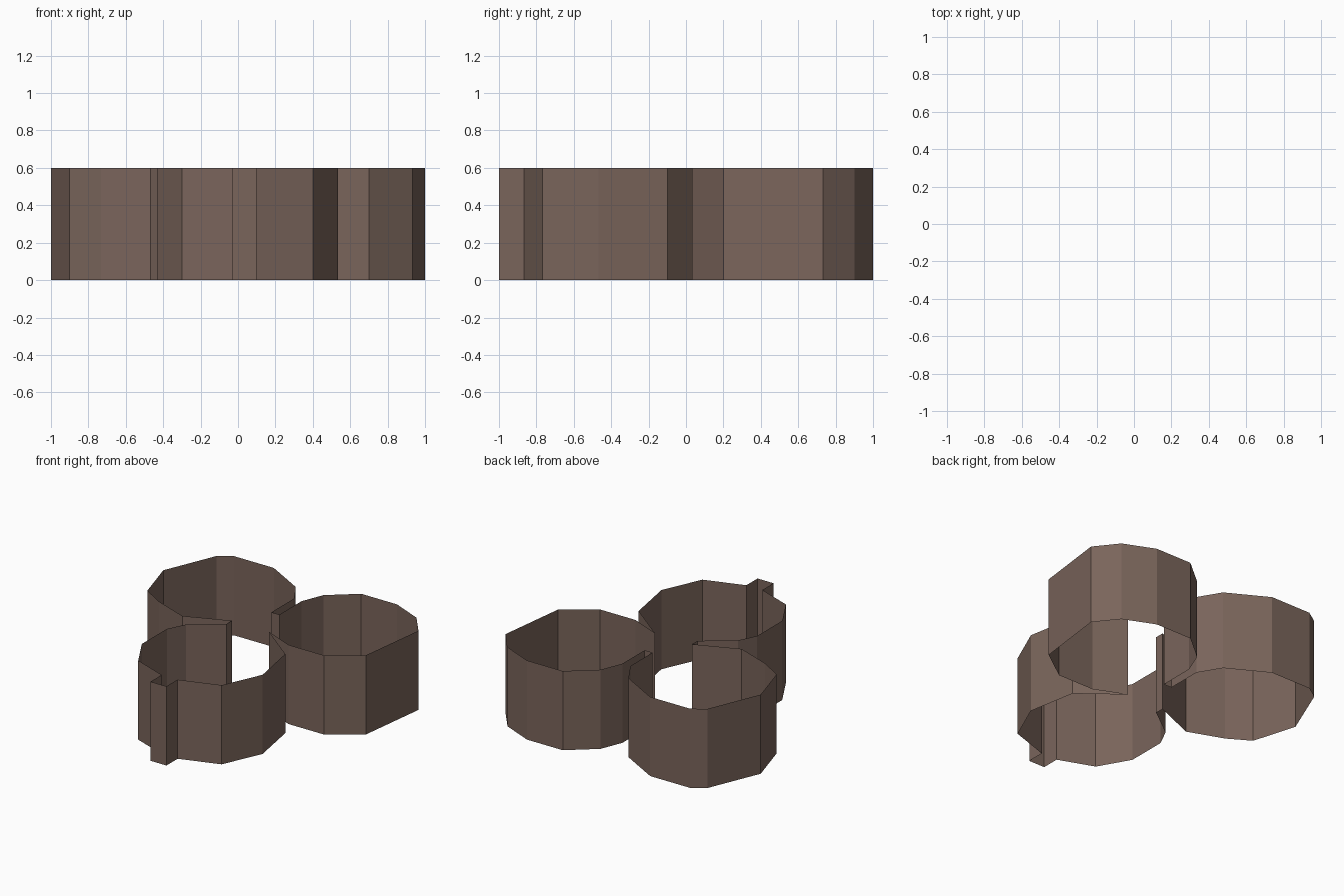
import bpy, bmesh

if "Cube" in bpy.data.objects:
    bpy.data.objects.remove(bpy.data.objects["Cube"])

U = 1 / 30      # outline is laid out on a 60 x 60 grid
HEIGHT = 0.6

# Club outline, counter-clockwise, one group per part
stem = [(-1, -26), (-1, -30), (3, -30), (3, -26)]
lower_lobe_right = [(12, -23), (16, -14), (14, -3)]
right_lobe = [(5, 4), (12, 1), (21, 1), (28, 6), (30, 22), (26, 27),
              (19, 30), (10, 30), (4, 25), (2, 20)]
top_notch = [(2, 12), (0, 12)]
left_lobe = [(0, 20), (-3, 25), (-12, 30), (-22, 30), (-25, 28), (-30, 16),
             (-27, 6), (-22, 3), (-14, 0), (-4.3, 4)]
lower_lobe_left = [(-4.3, 2), (-11, -3), (-13, -7), (-13, -16), (-9, -23)]
outline = stem + lower_lobe_right + right_lobe + top_notch + left_lobe + lower_lobe_left

# Thin open wall following the outline
bm = bmesh.new()
low = [bm.verts.new((x * U, y * U, 0)) for x, y in outline]
high = [bm.verts.new((x * U, y * U, HEIGHT)) for x, y in outline]
n = len(outline)
for i in range(n):
    j = (i + 1) % n
    bm.faces.new((low[i], low[j], high[j], high[i]))

mesh = bpy.data.meshes.new("club_wall")
bm.to_mesh(mesh)
bm.free()
wall = bpy.data.objects.new("club_wall", mesh)
bpy.context.collection.objects.link(wall)

# Single brown colour
brown = bpy.data.materials.new("dull_brown")
brown.diffuse_color = (0.195, 0.13, 0.105, 1)
brown.use_nodes = True
brown.node_tree.nodes["Principled BSDF"].inputs["Base Color"].default_value = brown.diffuse_color
mesh.materials.append(brown)
